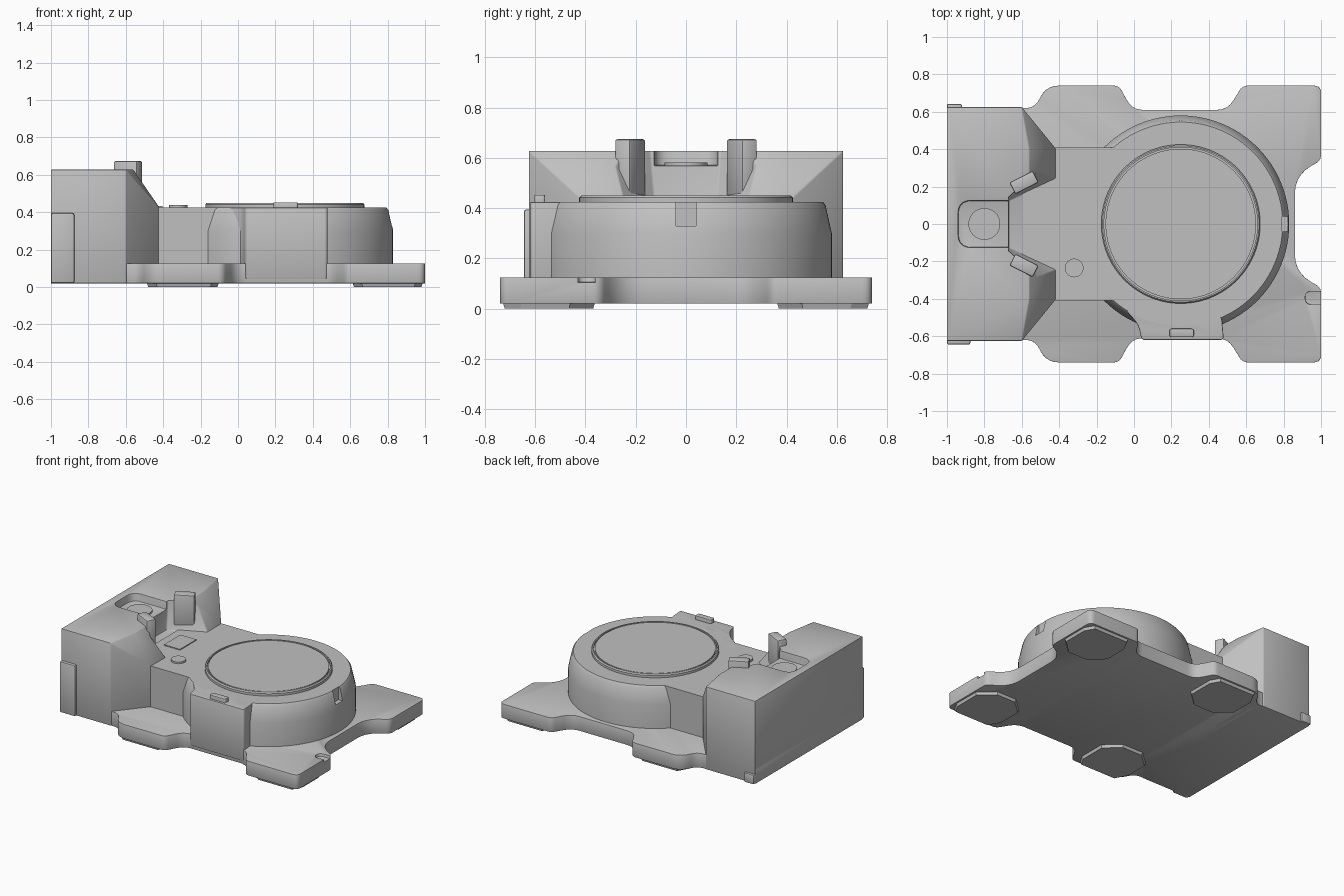
import bpy, bmesh, math
from mathutils import Vector, Matrix

cube = bpy.data.objects.get("Cube")
if cube:
    bpy.data.objects.remove(cube, do_unlink=True)

metal = bpy.data.materials.new("cast_grey")
metal.use_nodes = True
GREY = (0.53, 0.53, 0.53, 1)
metal.diffuse_color = GREY
metal.node_tree.nodes["Principled BSDF"].inputs["Base Color"].default_value = GREY


def finish(name, bm):
    bmesh.ops.recalc_face_normals(bm, faces=bm.faces)
    mesh = bpy.data.meshes.new(name)
    bm.to_mesh(mesh)
    bm.free()
    mesh.materials.append(metal)
    obj = bpy.data.objects.new(name, mesh)
    bpy.context.collection.objects.link(obj)
    return obj


def activate(obj):
    bpy.ops.object.select_all(action='DESELECT')
    obj.select_set(True)
    bpy.context.view_layer.objects.active = obj


def soften(obj, width=0.0):
    activate(obj)
    if width:
        mod = obj.modifiers.new("edge", 'BEVEL')
        mod.width, mod.segments = width, 2
        mod.limit_method, mod.angle_limit = 'ANGLE', math.radians(35)
        bpy.ops.object.modifier_apply(modifier=mod.name)
    bpy.ops.object.shade_smooth_by_angle(angle=math.radians(30))
    return obj


def cut(obj, cutter):
    activate(obj)
    mod = obj.modifiers.new("cut", 'BOOLEAN')
    mod.operation, mod.object, mod.solver = 'DIFFERENCE', cutter, 'EXACT'
    bpy.ops.object.modifier_apply(modifier=mod.name)
    bpy.data.objects.remove(cutter, do_unlink=True)


def rounded(corners, steps=5):
    """Outline of (x, y, radius) corners, each eased by a short curve."""
    out = []
    for i, (x, y, r) in enumerate(corners):
        p = Vector((x, y))
        if not r:
            out.append(p)
            continue
        a = p + (Vector(corners[i - 1][:2]) - p).normalized() * r
        b = p + (Vector(corners[(i + 1) % len(corners)][:2]) - p).normalized() * r
        for k in range(steps + 1):
            t = k / steps
            out.append(a * (1 - t) ** 2 + p * 2 * t * (1 - t) + b * t * t)
    return out


def prism(name, corners, z0, z1):
    bm = bmesh.new()
    face = bm.faces.new([bm.verts.new((p.x, p.y, z0)) for p in rounded(corners)])
    up = bmesh.ops.extrude_face_region(bm, geom=[face])["geom"]
    bmesh.ops.translate(bm, vec=(0, 0, z1 - z0),
                        verts=[v for v in up if isinstance(v, bmesh.types.BMVert)])
    return finish(name, bm)


def box(name, x0, x1, y0, y1, z0, z1, r=0.0):
    return prism(name, [(x0, y0, r), (x1, y0, r), (x1, y1, r), (x0, y1, r)], z0, z1)


def hull(name, layers):
    """Convex solid through flat layers, each (z, outline)."""
    bm = bmesh.new()
    for z, outline in layers:
        for x, y in outline:
            bm.verts.new((x, y, z))
    bmesh.ops.convex_hull(bm, input=bm.verts)
    bmesh.ops.dissolve_limit(bm, angle_limit=0.01, verts=bm.verts, edges=bm.edges)
    return finish(name, bm)


def both(points):
    return [(x, s * y) for s in (1, -1) for x, y in points]


def lathe(name, cx, cy, profile, segments=96):
    bm = bmesh.new()
    verts = [bm.verts.new((r, 0, z)) for r, z in profile]
    edges = [bm.edges.new(pair) for pair in zip(verts, verts[1:])]
    bmesh.ops.spin(bm, geom=verts + edges, cent=(0, 0, 0), axis=(0, 0, 1),
                   angle=math.tau, steps=segments, use_duplicate=False)
    bmesh.ops.remove_doubles(bm, verts=bm.verts, dist=0.0001)
    bmesh.ops.translate(bm, verts=bm.verts, vec=(cx, cy, 0))
    return finish(name, bm)


# Base plate with four lugs
half = [(-1, .62, 0), (-.53, .62, .05), (-.47, .74, .07), (-.08, .74, .03),
        (-.01, .61, .06), (.5, .61, .06), (.58, .74, .03), (1, .74, .04),
        (1, .34, .03), (.86, .26, .1)]
plate = prism("base_plate", half + [(x, -y, r) for x, y, r in reversed(half)], .02, .125)
cut(plate, box("slot_cutter", .915, 1.05, -.43, -.36, .105, .2, .034))
soften(plate, .008)

# Foot pads with chamfered inner corners
for side, s in (("left", 1), ("right", -1)):
    for end, x0, x1 in (("inner", -.49, -.1), ("outer", .61, .99)):
        shape = [(x0 + .05, .73), (x1 - .04, .73), (x1, .66), (x1, .46),
                 (x1 - .11, .36), (x0 + .11, .36), (x0, .46), (x0, .64)]
        c = Vector(((x0 + x1) / 2, .55))
        low = [tuple(c + (Vector(p) - c) * .95) for p in shape]
        hull(f"foot_pad_{end}_{side}",
             [(.03, [(x, y * s) for x, y in shape]), (0, [(x, y * s) for x, y in low])])

# Tall housing with sloped front, open valley and recessed pocket
foot = both([(-1, .625), (-.6, .625), (-.42, .405)])
housing = hull("tall_housing", [(.02, foot), (.425, foot),
               (.628, both([(-1, .625), (-.6, .625), (-.56, .4)]))])
cut(housing, hull("valley_cutter", [
    (.42, both([(-.67, .125), (-.38, .26)])),
    (.7, both([(-.67, .15), (-.38, .42)]))]))
cut(housing, box("pocket_cutter", -.94, -.6, -.125, .125, .57, .7, .07))
soften(housing, .008)
soften(lathe("pocket_disc", -.8, 0, [(0, .56), (.085, .56), (.085, .582), (0, .582)], 40))

# Angled tabs beside the valley
for side, s in (("left", 1), ("right", -1)):
    tab = box("tab_" + side, -.07, .07, -.035, .035, .43, .675)
    tab.data.transform(Matrix.Translation((-.588, s * .222, 0))
                       @ Matrix.Rotation(s * math.radians(27), 4, 'Z'))
    soften(tab, .01)

# Low body and round table housing
soften(box("body_bridge", -.6, .25, -.41, .41, .1, .425))
drum = lathe("round_housing", .25, 0,
             [(0, .1), (.58, .1), (.58, .3), (.555, .412), (.545, .425), (0, .425)])
cut(drum, box("notch_cutter", .79, .9, -.04, .04, .33, .5))
soften(drum)
soften(prism("side_boss", [
    (-.18, -.4, 0), (-.09, -.41, .03), (.025, -.54, .04), (.04, -.62, .02),
    (.48, -.62, .02), (.47, -.5, .02), (.3, -.3, 0), (-.1, -.3, 0)], .045, .425), .006)

# Rotary table with a fine groove
soften(lathe("rotary_table", .25, 0, [
    (0, .4), (.425, .4), (.425, .442), (.418, .45), (.41, .45),
    (.41, .436), (.402, .436), (.402, .448), (0, .448)]))

# Small fittings
soften(lathe("round_button", -.32, -.235, [(0, .4), (.05, .4), (.05, .438), (0, .438)], 32))
box("cover_plate", -.535, -.405, -.095, .095, .41, .432)
soften(box("locating_key", .19, .32, -.605, -.56, .4, .453, .012), .005)
soften(box("front_side_rail", -1, -.875, -.645, -.6, .02, .395), .01)
soften(box("rear_side_nub", -1, -.92, .6, .642, .02, .09), .008)
